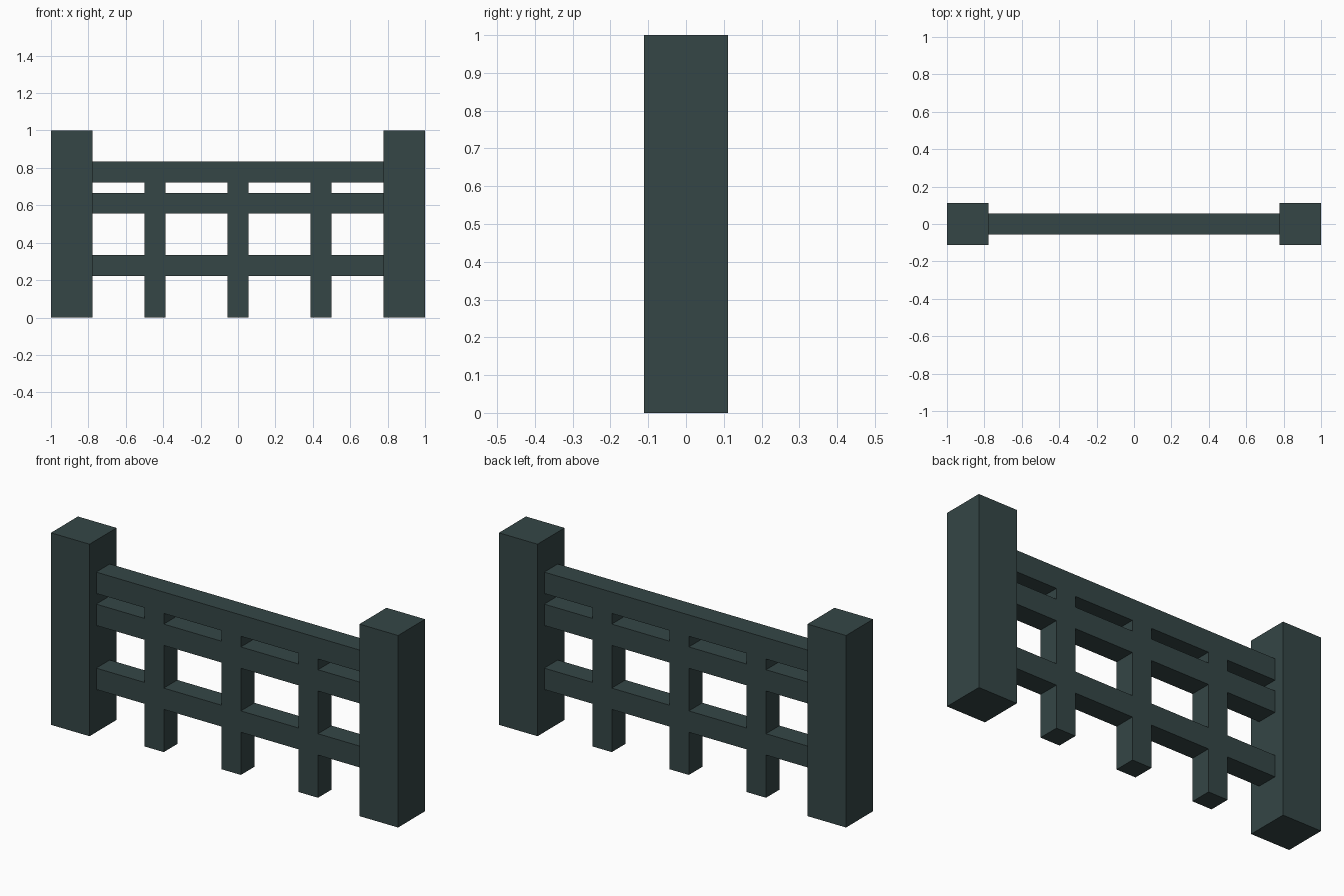
import bpy

default_cube = bpy.data.objects.get("Cube")
if default_cube:
    bpy.data.objects.remove(default_cube, do_unlink=True)

U = 1 / 9                      # grid unit: thickness of a rail
POST_X = 8 * U                 # centre of each end post
RAIL_BASES = (2 * U, 5 * U, 6.5 * U)

paint = bpy.data.materials.new("dark_slate_green")
paint.use_nodes = True
colour = (0.035, 0.061, 0.061, 1)
paint.diffuse_color = colour
paint.node_tree.nodes["Principled BSDF"].inputs["Base Color"].default_value = colour


def box(name, x, width, depth, bottom, top):
    """Add a box centred on y = 0, spanning bottom to top."""
    bpy.ops.mesh.primitive_cube_add(size=1, location=(x, 0, (bottom + top) / 2))
    obj = bpy.context.object
    obj.name = name
    obj.scale = (width, depth, top - bottom)
    bpy.ops.object.transform_apply(location=False, rotation=False, scale=True)
    obj.data.materials.append(paint)
    return obj


# End posts
for side, sign in (("left", 1), ("right", -1)):
    box(f"{side}_post", sign * POST_X, 2 * U, 2 * U, 0, 1)

# Horizontal rails between the posts
for name, base in zip(("lower", "middle", "upper"), RAIL_BASES):
    box(f"{name}_rail", 0, 14 * U, U, base, base + U)

# Balusters, fitted in the gaps below each rail
for place, x in (("right", -4 * U), ("centre", 0), ("left", 4 * U)):
    floor = 0
    for level, base in zip(("lower", "middle", "upper"), RAIL_BASES):
        box(f"{place}_baluster_{level}", x, U, U, floor, base)
        floor = base + U
